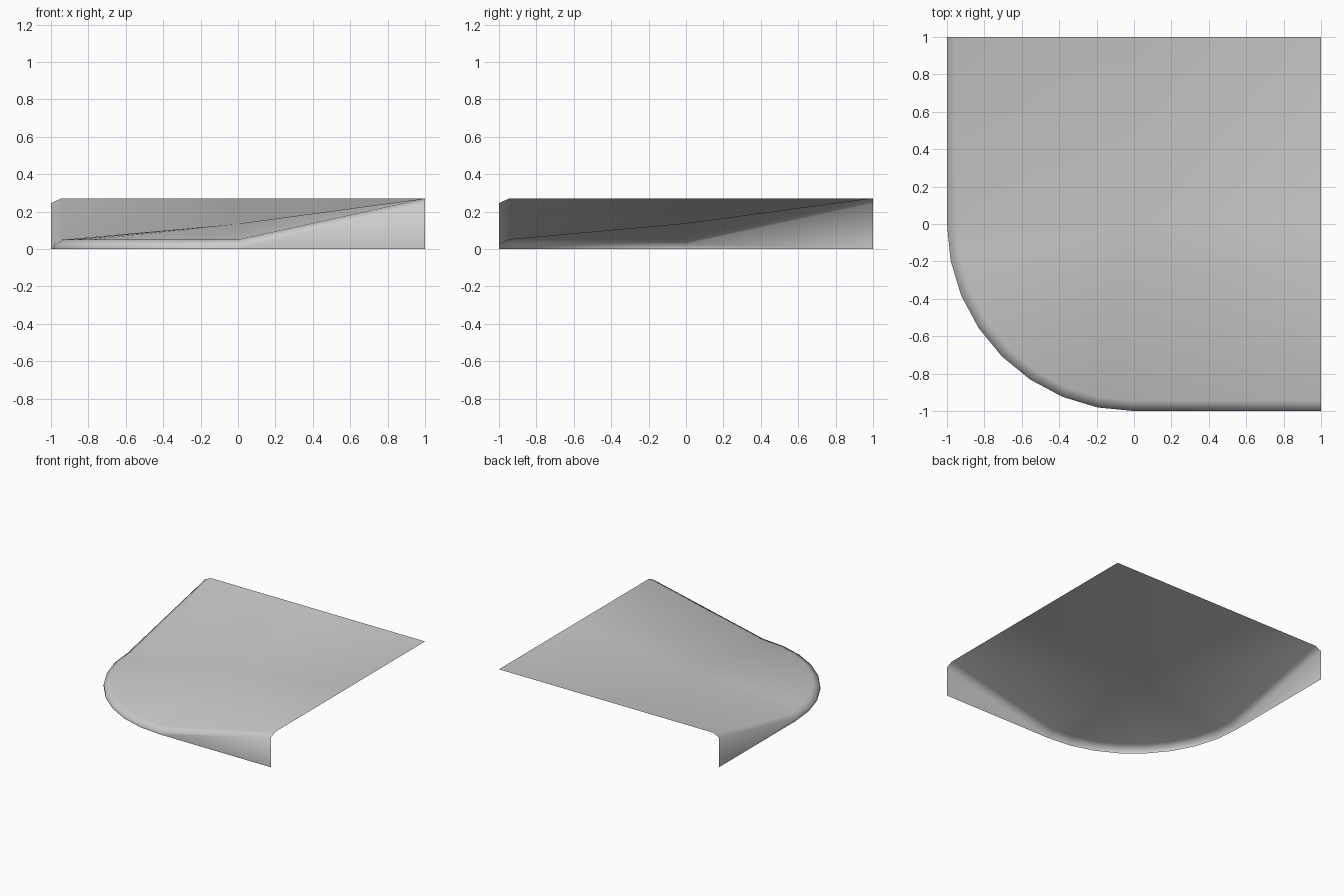
import bpy, bmesh
from math import sin, cos, pi

cube = bpy.data.objects.get("Cube")
if cube:
    bpy.data.objects.remove(cube)

HIGH, LOW, MID = 0.27, 0.05, 0.135   # heights of the plateau edge, kerb and middle
BEVEL, DROP = 0.055, 0.025           # width and depth of the rounded rim
ARC_STEPS = 8

# Rim path: straight front, quarter-round corner, straight side.
# Each entry is a position, its outward direction and its top height.
path = [((1, -1), (0, -1), HIGH)]
for i in range(ARC_STEPS + 1):
    a = pi / 2 * i / ARC_STEPS
    d = (-sin(a), -cos(a))
    path.append((d, d, LOW))
path.append(((-1, 1), (-1, 0), HIGH))

bm = bmesh.new()


def ring(inset, height):
    """Vertices along the rim, moved inward, at a height made from the top height."""
    return [bm.verts.new((p[0] - d[0] * inset, p[1] - d[1] * inset, height(z)))
            for p, d, z in path]


foot = ring(0, lambda z: 0)
shoulder = ring(0, lambda z: z - DROP)
lip = ring(BEVEL, lambda z: z)

# Skirt and bevelled rim
for low, high in ((foot, shoulder), (shoulder, lip)):
    for i in range(len(path) - 1):
        bm.faces.new((low[i + 1], low[i], high[i], high[i + 1]))

# Sloping top: a fan from the middle to the rim and the open back edges
middle = bm.verts.new((0, 0, MID))
back = [bm.verts.new((x, y, HIGH)) for x, y in ((0, 1), (1, 1), (1, 0))]
loop = lip + back
for i, v in enumerate(loop):
    bm.faces.new((middle, loop[(i + 1) % len(loop)], v))

bm.normal_update()
if middle.normal.z < 0:
    bmesh.ops.reverse_faces(bm, faces=bm.faces[:])
for f in bm.faces:
    f.smooth = True

mesh = bpy.data.meshes.new("corner_slope")
bm.to_mesh(mesh)
bm.free()
slope = bpy.data.objects.new("corner_slope", mesh)
bpy.context.collection.objects.link(slope)

# Plain grey material
grey = bpy.data.materials.new("light_grey")
grey.use_nodes = True
colour = (0.6, 0.6, 0.6, 1)
grey.diffuse_color = colour
grey.node_tree.nodes["Principled BSDF"].inputs["Base Color"].default_value = colour
mesh.materials.append(grey)
